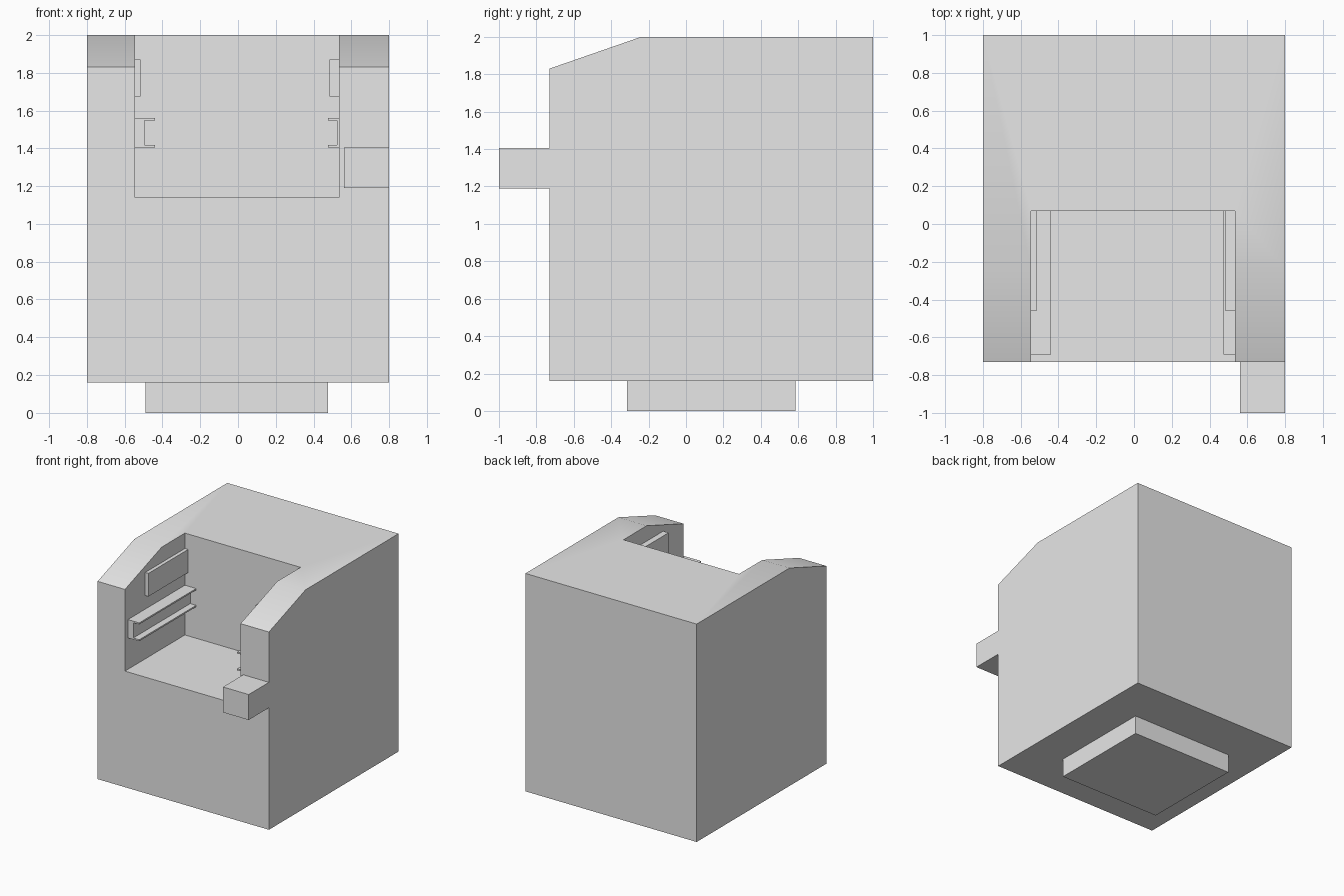
import bpy
import bmesh

default_cube = bpy.data.objects.get("Cube")
if default_cube:
    bpy.data.objects.remove(default_cube, do_unlink=True)

grey = bpy.data.materials.new("light_grey")
grey.use_nodes = True
grey.diffuse_color = (0.8, 0.8, 0.8, 1)
grey.node_tree.nodes["Principled BSDF"].inputs["Base Color"].default_value = (0.8, 0.8, 0.8, 1)


def prism(name, outline, axis, start, end):
    """Extrude a 2D outline along x (outline in y, z) or y (outline in x, z)."""
    bm = bmesh.new()
    place = (lambda a, b: (start, a, b)) if axis == "x" else (lambda a, b: (a, start, b))
    face = bm.faces.new([bm.verts.new(place(a, b)) for a, b in outline])
    grown = bmesh.ops.extrude_face_region(bm, geom=[face])["geom"]
    moved = [v for v in grown if isinstance(v, bmesh.types.BMVert)]
    shift = (end - start, 0, 0) if axis == "x" else (0, end - start, 0)
    bmesh.ops.translate(bm, verts=moved, vec=shift)
    bmesh.ops.recalc_face_normals(bm, faces=bm.faces)
    mesh = bpy.data.meshes.new(name)
    bm.to_mesh(mesh)
    bm.free()
    mesh.materials.append(grey)
    obj = bpy.data.objects.new(name, mesh)
    bpy.context.collection.objects.link(obj)
    return obj


def box(name, x, y, z):
    outline = [(x[0], z[0]), (x[1], z[0]), (x[1], z[1]), (x[0], z[1])]
    return prism(name, outline, "y", *y)


FRONT, BACK_WALL = -0.73, 0.07
LEFT_WALL, RIGHT_WALL = 0.535, -0.545

# Main block with a sloping front top edge
body = prism("body", [(FRONT, 0.16), (1, 0.16), (1, 2), (-0.24, 2), (FRONT, 1.83)], "x", -0.8, 0.8)

# Open bay cut into the upper front
cutter = box("bay_cutter", (RIGHT_WALL, LEFT_WALL), (-1.2, BACK_WALL), (1.14, 2.3))
cutter.hide_render = True
bay = body.modifiers.new("bay", "BOOLEAN")
bay.operation = "DIFFERENCE"
bay.solver = "EXACT"
bay.object = cutter
bpy.context.view_layer.objects.active = body
bpy.ops.object.select_all(action="DESELECT")
body.select_set(True)
bpy.ops.object.modifier_apply(modifier="bay")
bpy.data.objects.remove(cutter, do_unlink=True)
bpy.ops.object.shade_smooth_by_angle()

# Foot under the block and lug on the front
box("foot", (-0.49, 0.475), (-0.315, 0.585), (0, 0.16))
box("front_lug", (0.56, 0.8), (-1, FRONT), (1.19, 1.405))

# Pads and channel rails on both bay walls
for side, wall, pad, web, lip in (
    ("right", RIGHT_WALL, -0.515, -0.495, -0.44),
    ("left", LEFT_WALL, 0.485, 0.525, 0.475),
):
    box(side + "_pad", (wall, pad), (-0.46, BACK_WALL), (1.675, 1.87))
    channel = [(wall, 1.405), (lip, 1.405), (lip, 1.418), (web, 1.418),
               (web, 1.547), (lip, 1.547), (lip, 1.56), (wall, 1.56)]
    prism(side + "_rail", channel, "y", -0.69, BACK_WALL)
